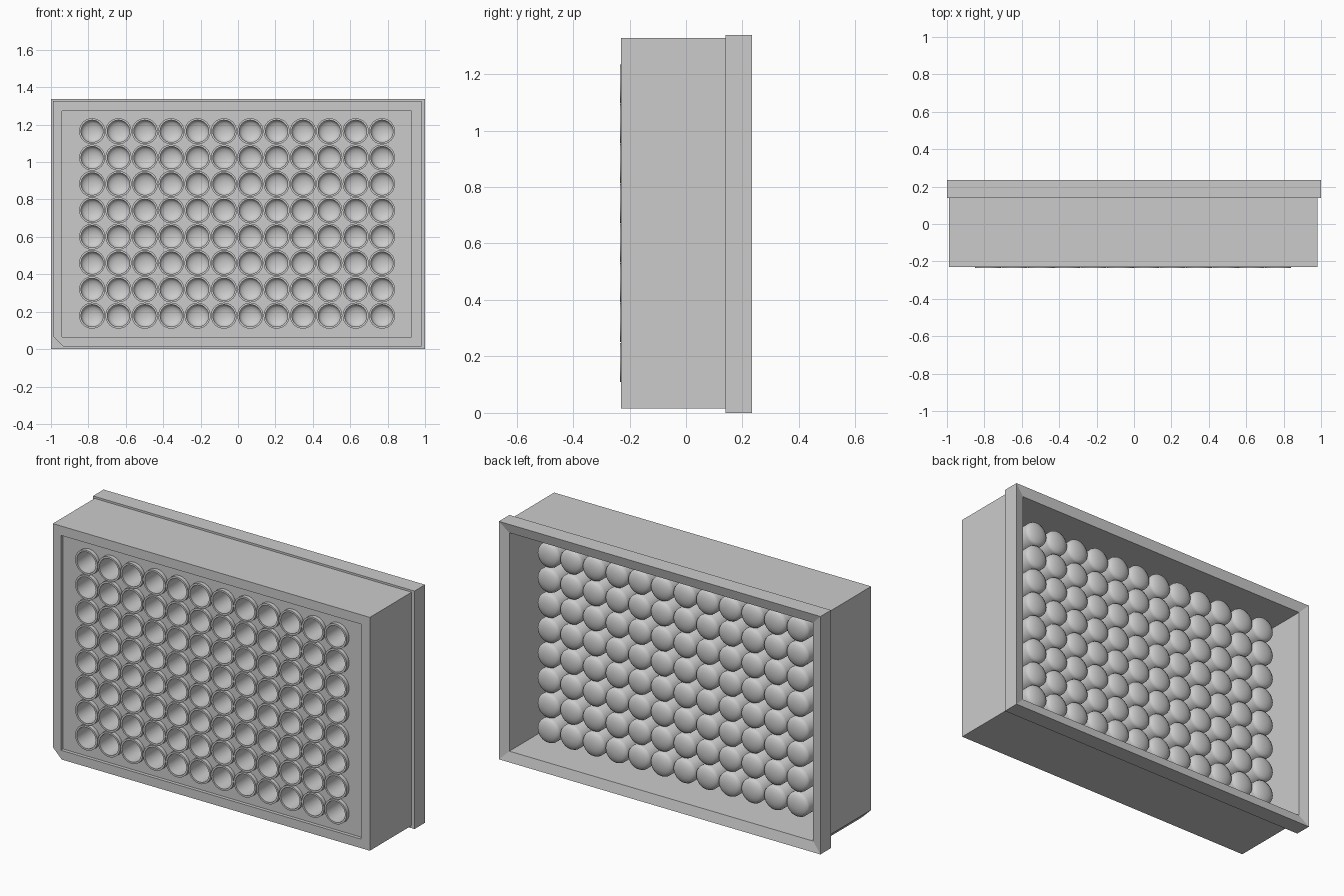
import bpy, bmesh, math

if "Cube" in bpy.data.objects:
    bpy.data.objects.remove(bpy.data.objects["Cube"])

PITCH, COLS, ROWS = 0.1409, 12, 8
CX, CZ = -0.005, 0.672          # centre of the well grid
SEG = 32
R_OUT, R_IN = 0.0695, 0.059


def finish(bm, name, smooth=False):
    bmesh.ops.remove_doubles(bm, verts=bm.verts, dist=1e-5)
    bmesh.ops.recalc_face_normals(bm, faces=bm.faces)
    me = bpy.data.meshes.new(name)
    bm.to_mesh(me)
    bm.free()
    ob = bpy.data.objects.new(name, me)
    bpy.context.collection.objects.link(ob)
    if smooth:
        bpy.ops.object.select_all(action='DESELECT')
        ob.select_set(True)
        bpy.context.view_layer.objects.active = ob
        bpy.ops.object.shade_smooth_by_angle(angle=math.radians(35))
    return ob


def bridge(bm, a, b):
    n = len(a)
    for i in range(n):
        j = (i + 1) % n
        bm.faces.new((a[i], a[j], b[j], b[i]))


def rect(bm, x0, x1, z0, z1, y, notch=0.0):
    pts = [(x0 + notch, z0), (x1, z0), (x1, z1), (x0, z1), (x0, z0 + notch)]
    return [bm.verts.new((x, y, z)) for x, z in pts]


def centres():
    for c in range(COLS):
        for r in range(ROWS):
            yield (CX + (c - (COLS - 1) / 2) * PITCH,
                   CZ + (r - (ROWS - 1) / 2) * PITCH)


# plate body: one wall section swept round the rectangle, with skirt flange and notched corner
GX, GZ = COLS * PITCH / 2, ROWS * PITCH / 2
GRID = (CX - GX, CX + GX, CZ - GZ, CZ + GZ)
RECESS = (-0.94, 0.928, 0.066, 1.274)
BODY = (-0.99, 0.982, 0.015, 1.327)
FLANGE = (-1.0, 1.0, 0.0, 1.338)
INNER = (-0.945, 0.945, 0.055, 1.283)
FLOOR_Y, BACK_Y = -0.212, -0.19
bm = bmesh.new()
loops = [rect(bm, *s) for s in (
    (*GRID, FLOOR_Y),
    (*RECESS, FLOOR_Y),
    (*RECESS, -0.231),
    (*BODY, -0.231, 0.055),
    (*BODY, 0.14, 0.055),
    (*FLANGE, 0.14),
    (*FLANGE, 0.234),
    (*INNER, 0.22),
    (*INNER, BACK_Y),
    (*GRID, BACK_Y),
)]
for a, b in zip(loops, loops[1:]):
    bridge(bm, a, b)
finish(bm, "plate_body")

# well deck: square cells, each with a round hole, front and back skins
bm = bmesh.new()
for cx, cz in centres():
    for y in (FLOOR_Y, BACK_Y):
        sq, ci = [], []
        for k in range(SEG):
            t = 2 * math.pi * k / SEG
            c, s = math.cos(t), math.sin(t)
            f = PITCH / 2 / max(abs(c), abs(s))
            sq.append(bm.verts.new((cx + f * c, y, cz + f * s)))
            ci.append(bm.verts.new((cx + R_OUT * c, y, cz + R_OUT * s)))
        bridge(bm, sq, ci)
finish(bm, "well_deck")

# wells: lathed tubes with shallow domed bottoms, open to the front
RIM_Y, END_Y, DOME = -0.234, 0.115, 0.028


def dome(radius, y, h):
    return [(radius * math.cos(a), y + h * math.sin(a))
            for a in (math.radians(d) for d in (0, 20, 40, 60, 78))]


outer = [(R_OUT, RIM_Y)] + dome(R_OUT, END_Y, DOME)
inner = [(R_IN, RIM_Y)] + dome(R_IN, END_Y - 0.012, DOME)
bm = bmesh.new()
for cx, cz in centres():
    rings = []
    for r, y in outer[::-1] + inner:
        rings.append([bm.verts.new((cx + r * math.cos(2 * math.pi * k / SEG), y,
                                    cz + r * math.sin(2 * math.pi * k / SEG)))
                      for k in range(SEG)])
    for a, b in zip(rings, rings[1:]):
        bridge(bm, a, b)
    bm.faces.new(rings[0])
    bm.faces.new(rings[-1])
finish(bm, "wells", smooth=True)
